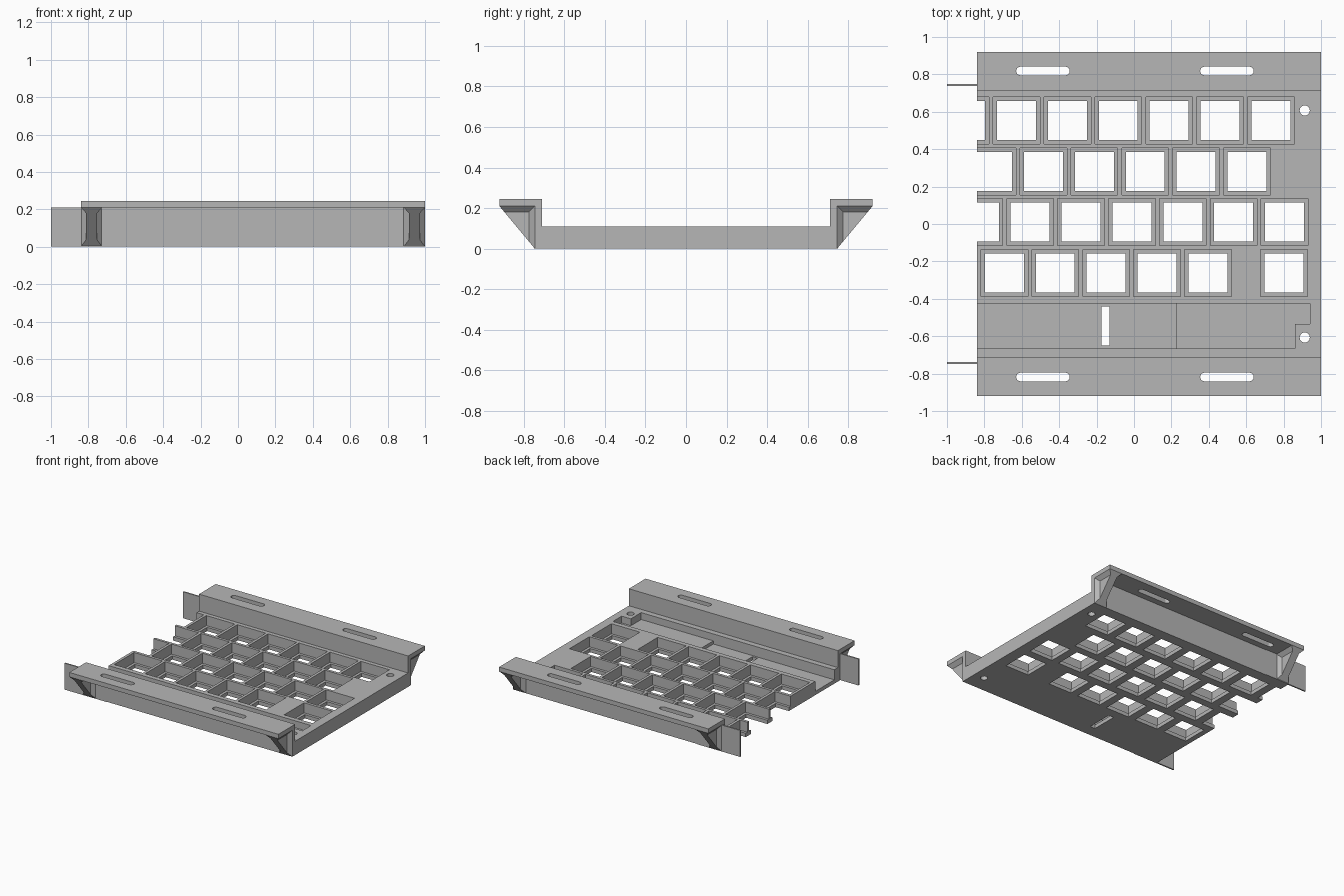
import bpy, bmesh, math
from mathutils import Vector

if "Cube" in bpy.data.objects:
    bpy.data.objects.remove(bpy.data.objects["Cube"], do_unlink=True)

grey = bpy.data.materials.new("matte_grey")
grey.use_nodes = True
grey.diffuse_color = (0.47, 0.47, 0.47, 1)
grey.node_tree.nodes["Principled BSDF"].inputs["Base Color"].default_value = grey.diffuse_color

LEFT_END, RIGHT_END = -0.84, 1.0
WALL_IN, WALL_OUT, LIP = 0.71, 0.745, 0.92
DECK, UNDER, TOP = 0.11, 0.21, 0.245
FLOOR = 0.03


def add_prism(bm, points, depth):
    """Extrude a closed polygon of 3D points along a vector."""
    face = bm.faces.new([bm.verts.new(p) for p in points])
    new = bmesh.ops.extrude_face_region(bm, geom=[face])["geom"]
    moved = [v for v in new if isinstance(v, bmesh.types.BMVert)]
    bmesh.ops.translate(bm, verts=moved, vec=Vector(depth))


def add_box(bm, x0, x1, y0, y1, z0, z1):
    add_prism(bm, [(x0, y0, z0), (x1, y0, z0), (x1, y1, z0), (x0, y1, z0)], (0, 0, z1 - z0))


def make(name, bm):
    bmesh.ops.recalc_face_normals(bm, faces=bm.faces[:])
    mesh = bpy.data.meshes.new(name)
    bm.to_mesh(mesh)
    bm.free()
    mesh.materials.append(grey)
    obj = bpy.data.objects.new(name, mesh)
    bpy.context.collection.objects.link(obj)
    return obj


def boolean(obj, bm, operation):
    """Apply a boolean with a temporary helper and remove the helper."""
    helper = make("helper", bm)
    helper.hide_render = True
    mod = obj.modifiers.new(operation, "BOOLEAN")
    mod.operation, mod.solver, mod.object = operation, "EXACT", helper
    bpy.context.view_layer.update()
    graph = bpy.context.evaluated_depsgraph_get()
    result = bpy.data.meshes.new_from_object(obj.evaluated_get(graph))
    obj.modifiers.clear()
    obj.data = result
    bpy.data.objects.remove(helper, do_unlink=True)
    result.materials.clear()
    result.materials.append(grey)


# Tray: deck, side walls and outward lips in one profile
half = [(WALL_OUT, 0), (WALL_OUT, UNDER), (LIP, UNDER), (LIP, TOP), (WALL_IN, TOP), (WALL_IN, DECK)]
profile = half + [(-y, z) for y, z in reversed(half)]
bm = bmesh.new()
add_prism(bm, [(LEFT_END, y, z) for y, z in profile], (RIGHT_END - LEFT_END, 0, 0))
tray = make("tray", bm)

# Staggered rows of stepped square sockets, running off the left end
PITCH = 0.272
rows = [(0.553, 0.732, 7), (0.281, 0.604, 6), (0.011, 0.805, 7), (-0.262, 0.395, 5)]
cells = [(x - i * PITCH, y) for y, x, n in rows for i in range(n)]
cells.append((0.802, -0.262))
for size, bottom in ((0.125, FLOOR), (0.104, -0.1)):
    bm = bmesh.new()
    for x, y in cells:
        add_box(bm, x - size, x + size, y - size, y + size, bottom, 0.2)
    boolean(tray, bm, "DIFFERENCE")

# Front channel: deep on the left, shallow on the right, stepped round the screw post
bm = bmesh.new()
add_prism(bm, [(x, y, 0.055) for x, y in
               [(0.2, -0.665), (0.86, -0.665), (0.86, -0.535), (0.94, -0.535), (0.94, -0.425), (0.2, -0.425)]],
          (0, 0, 0.1))
boolean(tray, bm, "DIFFERENCE")
bm = bmesh.new()
add_box(bm, -0.9, 0.225, -0.665, -0.425, FLOOR, 0.2)
boolean(tray, bm, "DIFFERENCE")

# Cable slot, screw holes and rounded mounting slots
bm = bmesh.new()
add_box(bm, -0.175, -0.13, -0.65, -0.44, -0.1, 0.2)


def add_slot(bm, x, y, half_len, r, n=16):
    pts = []
    for i in range(2 * n):
        a = math.pi * (i + 0.5) / n
        shift = half_len if math.cos(a) > 0 else -half_len
        pts.append((x + shift + r * math.cos(a), y + r * math.sin(a), -0.1))
    add_prism(bm, pts, (0, 0, 0.5))


for side in (-1, 1):
    add_slot(bm, 0.913, side * 0.607, 0, 0.027)
    for x in (-0.487, 0.497):
        add_slot(bm, x, side * 0.818, 0.12, 0.023)
boolean(tray, bm, "DIFFERENCE")

# Triangular end brackets, flared where they meet wall and lip
WIDE, WEB, FLARE = 0.057, 0.03, 0.03
for end, cx in (("right", LEFT_END + WIDE), ("left", RIGHT_END - WIDE)):
    for side, word in ((-1, "front"), (1, "back")):
        wall, lip = side * WALL_OUT, side * LIP
        bm = bmesh.new()
        add_prism(bm, [(cx - WEB, wall, 0), (cx - WEB, lip, UNDER), (cx - WEB, wall, UNDER)],
                  (2 * WEB, 0, 0))
        bracket = make(f"{word}_{end}_bracket", bm)
        # flare against the wall, then flare under the lip
        wall_flare = [(cx - WIDE, wall, 0), (cx + WIDE, wall, 0),
                      (cx + WEB, wall + side * FLARE, 0), (cx - WEB, wall + side * FLARE, 0)]
        lip_flare = [(cx - WIDE, wall, UNDER), (cx + WIDE, wall, UNDER),
                     (cx + WEB, wall, UNDER - FLARE), (cx - WEB, wall, UNDER - FLARE)]
        for pts, depth in ((wall_flare, (0, 0, UNDER)), (lip_flare, (0, lip - wall, 0))):
            bm = bmesh.new()
            add_prism(bm, pts, depth)
            boolean(bracket, bm, "UNION")
        # trim to the sloping outer face
        bm = bmesh.new()
        add_prism(bm, [(cx - 0.2, wall, 0), (cx - 0.2, lip, UNDER), (cx - 0.2, wall, UNDER)], (0.4, 0, 0))
        boolean(bracket, bm, "INTERSECT")

# Thin joining tabs lapped along the walls
for side, word in ((-1, "front"), (1, "back")):
    bm = bmesh.new()
    y0, y1 = sorted((side * 0.738, side * 0.749))
    add_box(bm, -1.0, -0.625, y0, y1, 0, UNDER)
    make(f"{word}_joining_tab", bm)
